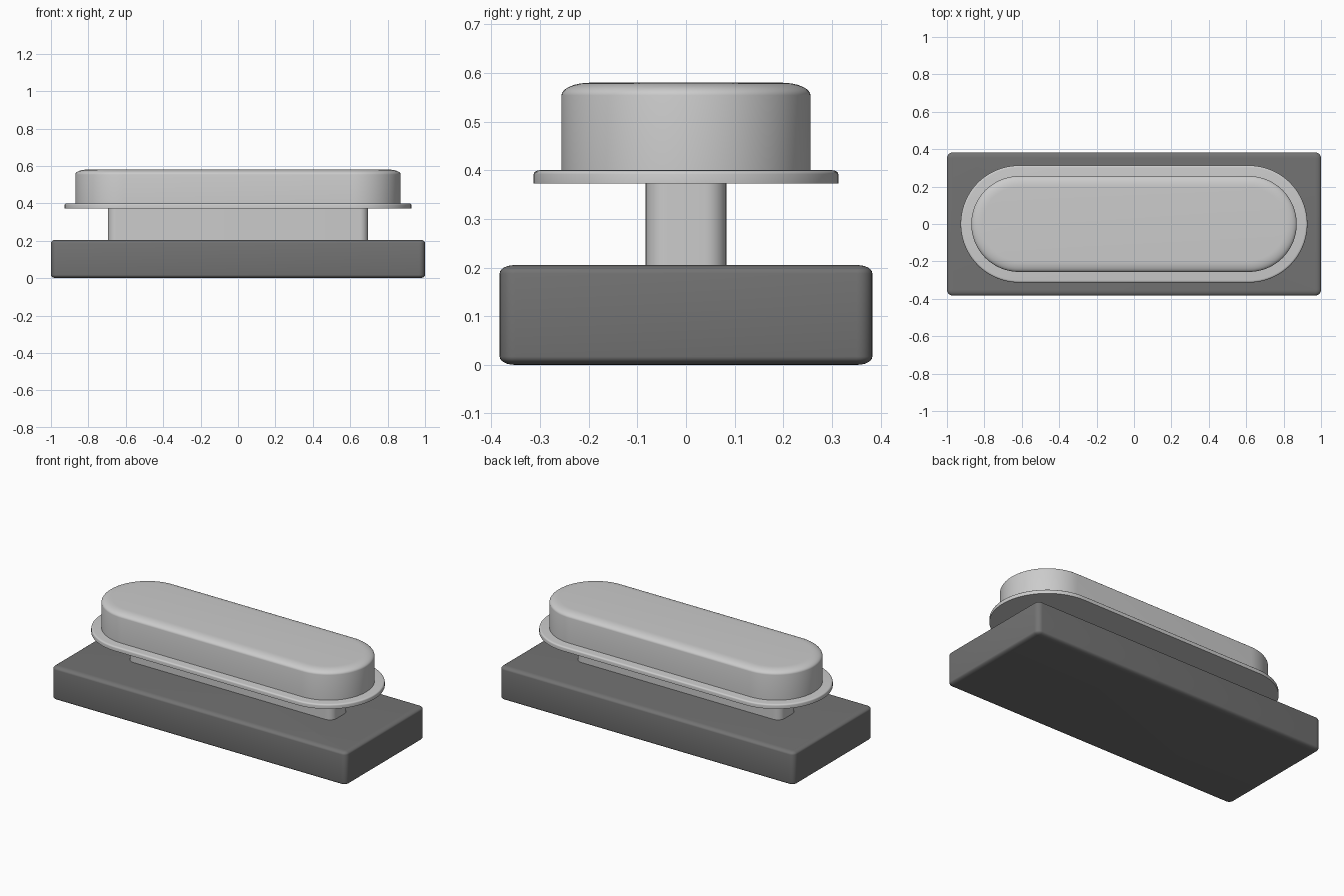
import bpy, bmesh
from math import pi, cos, sin, radians

if "Cube" in bpy.data.objects:
    bpy.data.objects.remove(bpy.data.objects["Cube"])


def outline(hx, hy, r, n):
    """Rounded rectangle (a stadium when r equals hy), counter-clockwise."""
    pts = []
    for k, (sx, sy) in enumerate([(1, 1), (-1, 1), (-1, -1), (1, -1)]):
        for i in range(n + 1):
            a = (k + i / n) * pi / 2
            pts.append((sx * (hx - r) + r * cos(a), sy * (hy - r) + r * sin(a)))
    return pts


def round_top(z, width, height, n=6):
    """Elliptical edge rounding as (inset, z) steps ending at height z."""
    return [(width * (1 - cos(i / n * pi / 2)), z - height + height * sin(i / n * pi / 2))
            for i in range(n + 1)]


def loft(name, hx, hy, r, profile, n=16):
    """Stack inset copies of a rounded outline into a closed solid."""
    bm = bmesh.new()
    rings = [[bm.verts.new((x, y, z)) for x, y in outline(hx - d, hy - d, r - d, n)]
             for d, z in profile]
    for lo, hi in zip(rings, rings[1:]):
        for i in range(len(lo)):
            j = (i + 1) % len(lo)
            bm.faces.new((lo[i], lo[j], hi[j], hi[i]))
    bm.faces.new(rings[0][::-1])
    bm.faces.new(rings[-1])
    bmesh.ops.remove_doubles(bm, verts=bm.verts, dist=1e-5)
    bmesh.ops.recalc_face_normals(bm, faces=bm.faces)
    mesh = bpy.data.meshes.new(name)
    bm.to_mesh(mesh)
    bm.free()
    ob = bpy.data.objects.new(name, mesh)
    bpy.context.collection.objects.link(ob)
    bpy.ops.object.select_all(action='DESELECT')
    ob.select_set(True)
    bpy.context.view_layer.objects.active = ob
    bpy.ops.object.shade_smooth_by_angle(angle=radians(35))
    return ob


# Dark base block, rounded top and bottom
top = round_top(0.205, 0.03, 0.017)
bottom = [(d, 0.205 - z) for d, z in reversed(top)]
base = loft("base", 1.0, 0.383, 0.032, bottom + top, 6)
dark = bpy.data.materials.new("dark_grey")
dark.diffuse_color = (0.17, 0.17, 0.17, 1)
dark.use_nodes = True
dark.node_tree.nodes["Principled BSDF"].inputs["Base Color"].default_value = dark.diffuse_color
base.data.materials.append(dark)

# Narrow neck between base and flange
loft("neck", 0.696, 0.083, 0.045, [(0, 0.195), (0, 0.38)], 8)

# Thin flange under the cap
loft("flange", 0.927, 0.313, 0.313, [(0, 0.373)] + round_top(0.4, 0.012, 0.008, 4), 24)

# Pill-shaped cap with softened top edge
loft("cap", 0.87, 0.256, 0.256, [(0, 0.39)] + round_top(0.58, 0.06, 0.026, 8), 24)
